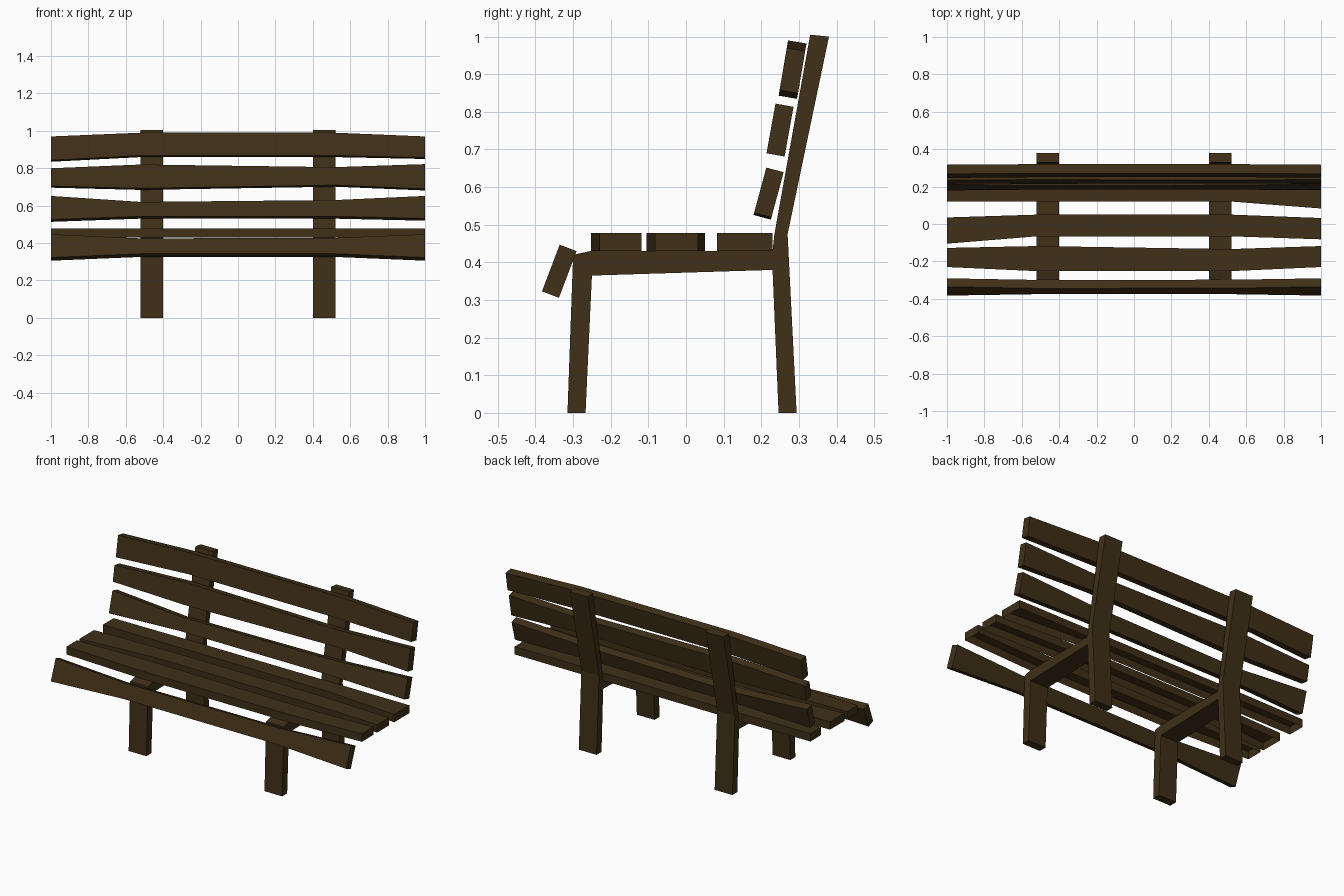
import bpy, bmesh

if "Cube" in bpy.data.objects:
    bpy.data.objects.remove(bpy.data.objects["Cube"])

wood = bpy.data.materials.new("dark_wood")
wood.diffuse_color = (0.05, 0.029, 0.009, 1)
wood.use_nodes = True
wood.node_tree.nodes["Principled BSDF"].inputs["Base Color"].default_value = wood.diffuse_color
XS = (-1.0, -0.52, 0.52, 1.0)   # stations where each plank changes width


def loft(name, sections, open_bottom=False):
    """Join matching point loops into a closed solid."""
    bm = bmesh.new()
    rings = [[bm.verts.new(p) for p in s] for s in sections]
    n = len(rings[0])
    for a, b in zip(rings, rings[1:]):
        for i in range(n):
            j = (i + 1) % n
            bm.faces.new((a[i], a[j], b[j], b[i]))
    bm.faces.new(rings[0][::-1])
    bm.faces.new(rings[-1])
    bmesh.ops.recalc_face_normals(bm, faces=bm.faces)
    if open_bottom:
        low = [f for f in bm.faces if f.normal.z < -0.9]
        bmesh.ops.delete(bm, geom=low, context='FACES')
    me = bpy.data.meshes.new(name)
    bm.to_mesh(me)
    bm.free()
    me.materials.append(wood)
    ob = bpy.data.objects.new(name, me)
    bpy.context.collection.objects.link(ob)
    return ob


def leaning_plank(name, y0, z0, slope, thick, spans):
    """Tilted plank: front face passes (y0, z0); spans are its z limits."""
    sections = []
    for x, (lo, hi) in zip(XS, spans):
        f = [(y0 + (z - z0) * slope, z) for z in (lo, hi)]
        b = [(y + thick, z - thick * slope) for y, z in f]
        sections.append([(x, *p) for p in (f[0], f[1], b[1], b[0])])
    return loft(name, sections)


def seat_plank(name, spans):
    """Flat plank, hollow underneath; spans are its y limits."""
    return loft(name, [[(x, a, 0.43), (x, b, 0.43), (x, b, 0.478), (x, a, 0.478)]
                       for x, (a, b) in zip(XS, spans)], open_bottom=True)


# Side frames: front leg, seat rail, back leg and back post in one profile
profile = [(-.315, 0), (-.267, 0), (-.25, .365), (.23, .38), (.246, 0), (.294, 0),
           (.27, .475), (.38, 1.0), (.33, 1.005), (.235, .475), (.23, .43),
           (-.255, .43), (-.30, .42)]
for side, cx in (("left", -0.46), ("right", 0.46)):
    loft(side + "_frame", [[(cx + d, y, z) for y, z in profile] for d in (-.06, .06)])

# Seat planks
seat_plank("seat_plank_front", [(-.23, -.128), (-.252, -.118), (-.252, -.134), (-.23, -.118)])
seat_plank("seat_plank_middle", [(-.105, .035), (-.066, .05), (-.066, .05), (-.082, .032)])
seat_plank("seat_plank_rear", [(.12, .225), (.12, .23), (.12, .23), (.083, .23)])

# Drooping plank on the front edge
leaning_plank("front_edge_plank", -.382, .325, .38, .045,
              [(.323, .447), (.343, .425), (.343, .428), (.323, .447)])

# Backrest planks
leaning_plank("back_plank_low", .18, .528, .27, .046,
              [(.526, .652), (.543, .62), (.543, .63), (.532, .652)])
leaning_plank("back_plank_middle", .214, .69, .18, .048,
              [(.705, .80), (.693, .82), (.71, .806), (.69, .822)])
leaning_plank("back_plank_top", .246, .842, .17, .049,
              [(.843, .97), (.868, .99), (.868, .99), (.858, .97)])
